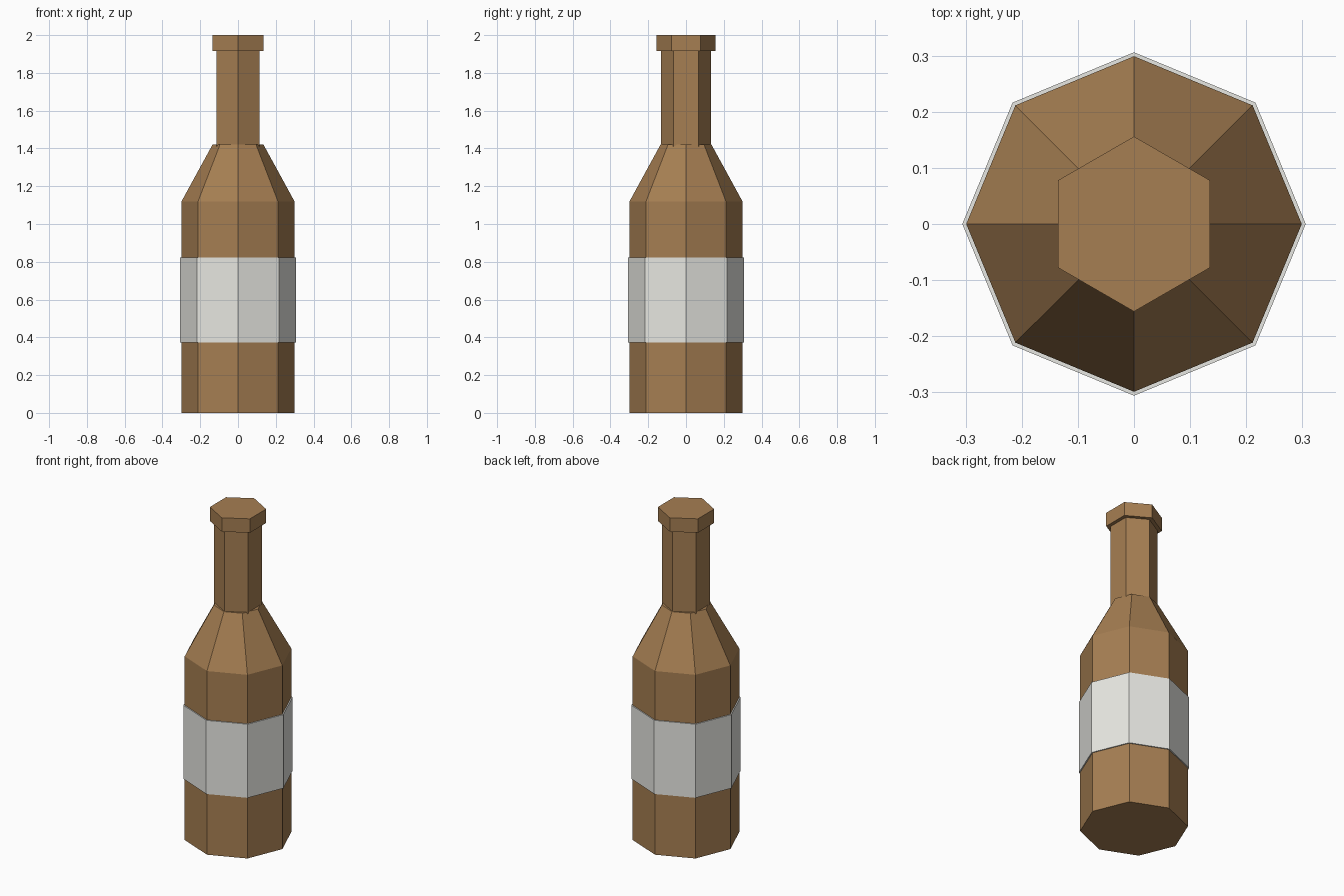
import bpy
import bmesh
from math import cos, sin, tau, pi

if "Cube" in bpy.data.objects:
    bpy.data.objects.remove(bpy.data.objects["Cube"])


def material(name, color):
    mat = bpy.data.materials.new(name)
    mat.diffuse_color = (*color, 1)
    mat.use_nodes = True
    mat.node_tree.nodes["Principled BSDF"].inputs["Base Color"].default_value = mat.diffuse_color
    return mat


def lathe(name, profile, sides, offset, mat):
    """Flat-faced closed solid from (radius, z) rings."""
    bm = bmesh.new()
    rings = [[bm.verts.new((r * cos(offset + tau * i / sides),
                            r * sin(offset + tau * i / sides), z))
              for i in range(sides)] for r, z in profile]
    for low, high in zip(rings, rings[1:]):
        for i in range(sides):
            j = (i + 1) % sides
            bm.faces.new((low[i], low[j], high[j], high[i]))
    bm.faces.new(rings[0][::-1])
    bm.faces.new(rings[-1])
    mesh = bpy.data.meshes.new(name)
    bm.to_mesh(mesh)
    bm.free()
    mesh.materials.append(mat)
    obj = bpy.data.objects.new(name, mesh)
    bpy.context.collection.objects.link(obj)
    return obj


glass = material("brown_glass", (0.38, 0.21, 0.085))
paper = material("label_paper", (0.80, 0.80, 0.76))

# Octagonal body with tapered shoulder
lathe("body", [(0.299, 0), (0.299, 1.12), (0.135, 1.42)], 8, 0, glass)
# Label band wrapped around the body
lathe("label", [(0.306, 0.373), (0.306, 0.822)], 8, 0, paper)
# Hexagonal neck and lip, corners towards front and back
lathe("neck", [(0.132, 1.395), (0.132, 1.915)], 6, pi / 6, glass)
lathe("lip", [(0.156, 1.915), (0.156, 2.0)], 6, pi / 6, glass)
